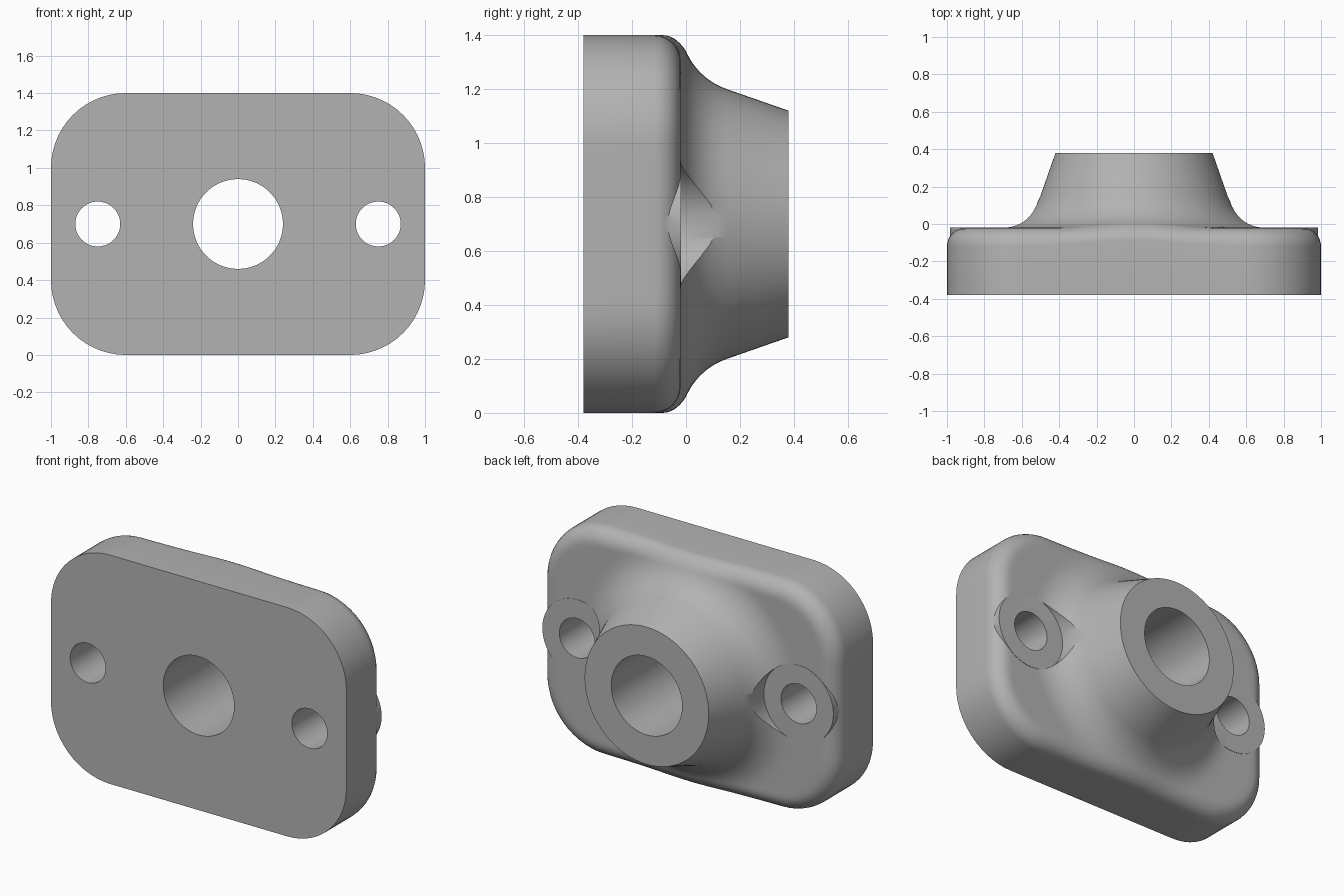
import bpy, bmesh
from math import sin, cos, pi, sqrt, exp, atan2, radians
from mathutils import Vector, Matrix

if "Cube" in bpy.data.objects:
    bpy.data.objects.remove(bpy.data.objects["Cube"])

HALF_W, HALF_H, CORNER = 1.0, 0.7, 0.4
FRONT, FLAT, TIP = -0.38, -0.02, 0.38
TIP_R, NECK_R, BORE_R = 0.42, 0.5, 0.24
FILLET, FILLET_START = 0.254, 0.74
MID = HALF_H  # height of the bore axis

grey = bpy.data.materials.new("plain grey")
grey.use_nodes = True
grey.diffuse_color = (0.45, 0.45, 0.45, 1)
grey.node_tree.nodes["Principled BSDF"].inputs["Base Color"].default_value = (0.45, 0.45, 0.45, 1)


def outline():
    """Rounded rectangle as (point, outward normal) pairs."""
    pts = []
    cx, cz = HALF_W - CORNER, HALF_H - CORNER
    corners = [(cx, cz), (-cx, cz), (-cx, -cz), (cx, -cz)]
    for q, c in enumerate(corners):
        for k in range(15):
            a = (q + k / 14) * pi / 2
            n = Vector((cos(a), sin(a)))
            pts.append((Vector(c) + n * CORNER, n))
        nxt = Vector(corners[(q + 1) % 4])
        steps = 20 if q % 2 == 0 else 12
        for k in range(1, steps):
            pts.append((Vector(c).lerp(nxt, k / steps) + n * CORNER, n))
    return pts


def swell(p):
    """Depth of the back face, rising in a fillet toward the boss."""
    r = min(p.length, FILLET_START)
    return FLAT + FILLET - sqrt(FILLET ** 2 - (FILLET_START - r) ** 2)


def new_object(name, bm):
    bmesh.ops.recalc_face_normals(bm, faces=bm.faces)
    me = bpy.data.meshes.new(name)
    bm.to_mesh(me)
    bm.free()
    me.materials.append(grey)
    ob = bpy.data.objects.new(name, me)
    bpy.context.collection.objects.link(ob)
    return ob


def cylinder(name, x, r, y0, y1):
    bm = bmesh.new()
    place = Matrix.Translation((x, (y0 + y1) / 2, MID)) @ Matrix.Rotation(pi / 2, 4, 'X')
    bmesh.ops.create_cone(bm, cap_ends=True, segments=96, radius1=r, radius2=r,
                          depth=y1 - y0, matrix=place)
    return new_object(name, bm)


# Rings run from the front rim, over the rounded back edge, up the boss and through the bore
edge = outline()
dirs = [p.normalized() for p, n in edge]
rings = [[(p, FRONT) for p, n in edge]]
inner = []
for k in range(9):
    a = k / 8 * pi / 2
    ring = []
    for p, n in edge:
        reach = 0.1 - 0.03 * exp(-(p.x / 0.35) ** 2) * abs(n.y)
        q = p - n * reach * (1 - cos(a))
        ring.append((q, swell(q) - reach * (1 - sin(a))))
    rings.append(ring)
inner = [q for q, y in rings[-1]]
for k in range(1, 17):
    ring = [q.lerp(d * NECK_R, k / 16) for q, d in zip(inner, dirs)]
    rings.append([(q, swell(q)) for q in ring])
for r, y in ((TIP_R, TIP), (BORE_R, TIP), (BORE_R, FRONT)):
    rings.append([(d * r, y) for d in dirs])

bm = bmesh.new()
loops = [[bm.verts.new((p.x, y, p.y + MID)) for p, y in ring] for ring in rings]
count = len(edge)
for a, b in zip(loops, loops[1:] + loops[:1]):
    for i in range(count):
        j = (i + 1) % count
        bm.faces.new((a[i], a[j], b[j], b[i]))
flange = new_object("flange_body", bm)

# Bolt pads, their spot-faced clearance and the bolt holes
tools = []
for side, x in (("left", 0.75), ("right", -0.75)):
    tools += [(cylinder(side + "_bolt_pad", x, 0.235, -0.3, -0.01), 'UNION'),
              (cylinder(side + "_spotface_cutter", x, 0.2352, -0.018, 0.6), 'DIFFERENCE'),
              (cylinder(side + "_bolt_hole_cutter", x, 0.12, -0.5, 0.2), 'DIFFERENCE')]
bpy.context.view_layer.objects.active = flange
for tool, how in tools:
    mod = flange.modifiers.new(tool.name, 'BOOLEAN')
    mod.operation, mod.solver, mod.object = how, 'EXACT', tool
    bpy.ops.object.modifier_apply(modifier=mod.name)
    bpy.data.objects.remove(tool)

for ob in bpy.context.selected_objects:
    ob.select_set(False)
flange.select_set(True)
bpy.ops.object.shade_smooth_by_angle(angle=radians(30))
